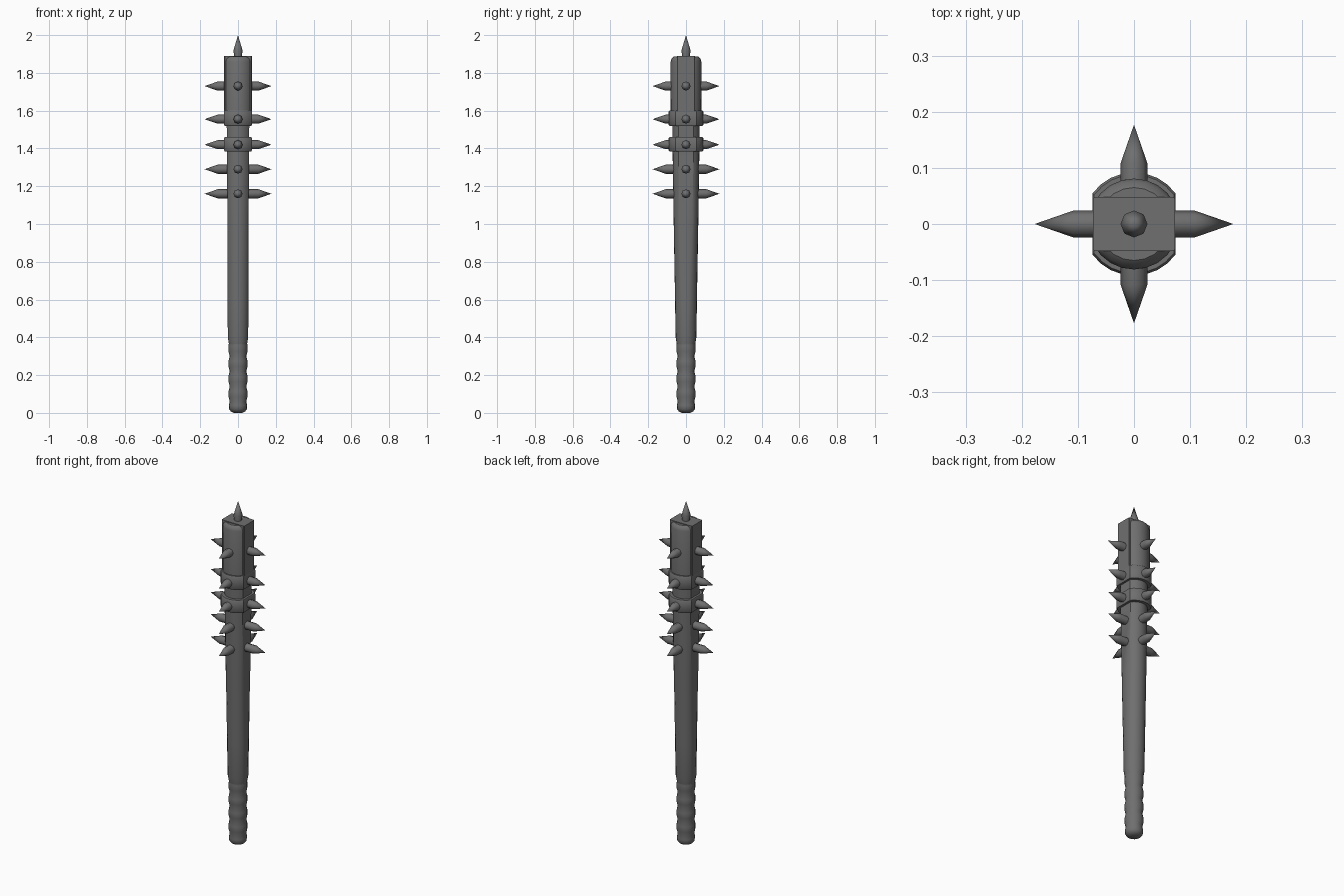
import bpy, bmesh
from math import sin, cos, acos, pi
from mathutils import Matrix

if "Cube" in bpy.data.objects:
    bpy.data.objects.remove(bpy.data.objects["Cube"])

N = 4  # segments per half of each arc

iron = bpy.data.materials.new("dark_grey")
iron.diffuse_color = (.16, .16, .16, 1)
iron.use_nodes = True
iron.node_tree.nodes["Principled BSDF"].inputs["Base Color"].default_value = iron.diffuse_color


def finish(name, bm, angle=35):
    bmesh.ops.recalc_face_normals(bm, faces=bm.faces)
    me = bpy.data.meshes.new(name)
    bm.to_mesh(me)
    bm.free()
    me.materials.append(iron)
    ob = bpy.data.objects.new(name, me)
    bpy.context.collection.objects.link(ob)
    bpy.ops.object.select_all(action='DESELECT')
    bpy.context.view_layer.objects.active = ob
    ob.select_set(True)
    bpy.ops.object.shade_smooth_by_angle(angle=angle * pi / 180)
    return ob


def section(hx, r):
    """Circle of radius r cut flat at x = +-hx."""
    a = acos(min(hx / r, 1))
    pts = []
    for i in range(2 * N + 1):
        t = a + (pi - 2 * a) * i / (2 * N)
        pts.append((r * cos(t), r * sin(t)))
    return pts + [(-x, -y) for x, y in pts]


def loft(name, rows):
    """Skin rows of (z, hx, r)."""
    bm = bmesh.new()
    rings = [[bm.verts.new((x, y, z)) for x, y in section(hx, r)]
             for z, hx, r in rows]
    n = len(rings[0])
    for a, b in zip(rings, rings[1:]):
        for i in range(n):
            j = (i + 1) % n
            bm.faces.new((a[i], a[j], b[j], b[i]))
    bm.faces.new(rings[0])
    bm.faces.new(rings[-1])
    bmesh.ops.remove_doubles(bm, verts=bm.verts, dist=1e-5)
    return finish(name, bm)


def spike(name, profile, matrix):
    """Turn a (radius, height) profile into an eight-sided spike."""
    bm = bmesh.new()
    vs = [bm.verts.new((r, 0, h)) for r, h in profile]
    es = [bm.edges.new(e) for e in zip(vs, vs[1:])]
    bmesh.ops.spin(bm, geom=vs + es, axis=(0, 0, 1), cent=(0, 0, 0),
                   angle=2 * pi, steps=8)
    bmesh.ops.remove_doubles(bm, verts=bm.verts, dist=1e-5)
    bm.transform(matrix)
    return finish(name, bm, 50)


# wavy grip with rounded pommel
grip = [(0, .022), (.008, .038), (.02, .047), (.04, .048)]
for k in range(4):
    z = 0.06 + k * 0.08
    grip += [(z, .044), (z + .025, .050), (z + .055, .050)]
grip += [(.38, .047), (.40, .053)]
loft("grip", [(z, r, r) for z, r in grip])

# tapering shaft with flattened sides
loft("shaft", [(.36, .047, .048), (.40, .054, .055), (.60, .055, .058),
               (1.0, .056, .065), (1.39, .058, .071), (1.62, .061, .071)])

# metal bands with softened rims
for i, (z0, z1) in enumerate(((1.385, 1.46), (1.52, 1.60))):
    loft(f"band_{i + 1}", [(z0, .071, .088), (z0 + .006, .074, .092),
                           (z1 - .006, .074, .092), (z1, .071, .088)])

# head: rounded cheeks plus a square core that stands a little taller
loft("head_cheeks", [(1.59, .071, .081), (1.86, .072, .081),
                     (1.877, .070, .076), (1.886, .060, .065)])
bm = bmesh.new()
bmesh.ops.create_cube(bm, size=1)
bm.transform(Matrix.Translation((0, 0, 1.742)) @ Matrix.Diagonal((.146, .096, .296, 1)))
bmesh.ops.bevel(bm, geom=[e for e in bm.edges
                          if abs(e.verts[0].co.z - e.verts[1].co.z) > .1],
                offset=.003, segments=1, affect='EDGES')
finish("head_core", bm)

# five rows of four side spikes
side = [(0, .03), (.024, .03), (.024, .108), (0, .177)]
for r, z in enumerate((1.16, 1.29, 1.42, 1.555, 1.73)):
    for k in range(4):
        m = (Matrix.Translation((0, 0, z)) @ Matrix.Rotation(k * pi / 2, 4, 'Z')
             @ Matrix.Rotation(pi / 2, 4, 'Y'))
        spike(f"spike_{r + 1}_{k + 1}", side, m)

# tip spike
spike("tip_spike", [(0, 1.87), (.019, 1.87), (.024, 1.92), (0, 2.0)], Matrix())
